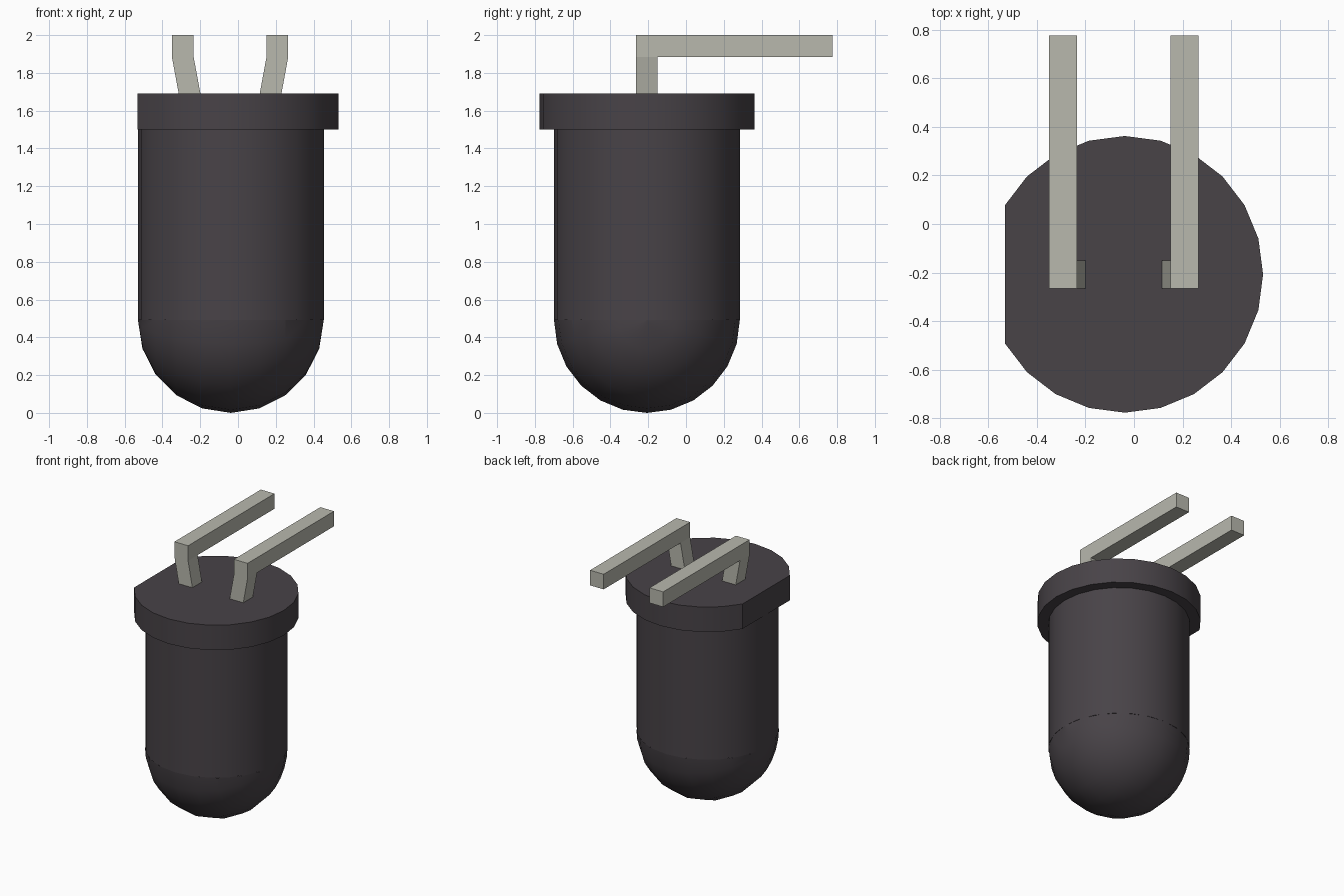
import bpy, bmesh, math
from mathutils import Matrix, Vector

cube = bpy.data.objects.get("Cube")
if cube:
    bpy.data.objects.remove(cube, do_unlink=True)

CX, CY = -0.038, -0.207        # axis of the round body
BODY_R, RIM_R = 0.492, 0.569
RIM_LOW, RIM_TOP = 1.5, 1.69
SEGMENTS = 24


def material(name, color):
    m = bpy.data.materials.new(name)
    m.use_nodes = True
    m.diffuse_color = color
    bsdf = next(n for n in m.node_tree.nodes if n.type == 'BSDF_PRINCIPLED')
    bsdf.inputs["Base Color"].default_value = color
    return m


def finish(name, bm, mat, smooth=None):
    bmesh.ops.recalc_face_normals(bm, faces=bm.faces)
    mesh = bpy.data.meshes.new(name)
    bm.to_mesh(mesh)
    bm.free()
    ob = bpy.data.objects.new(name, mesh)
    bpy.context.collection.objects.link(ob)
    mesh.materials.append(mat)
    if smooth:
        bpy.ops.object.select_all(action='DESELECT')
        ob.select_set(True)
        bpy.context.view_layer.objects.active = ob
        bpy.ops.object.shade_smooth_by_angle(angle=math.radians(smooth))
    return ob


def prism(name, outline, offset, mat, smooth=None):
    """Extrude a closed outline of 3D points along an offset."""
    bm = bmesh.new()
    face = bm.faces.new([bm.verts.new(p) for p in outline])
    new = bmesh.ops.extrude_face_region(bm, geom=[face], use_keep_orig=True)["geom"]
    bmesh.ops.translate(bm, vec=offset,
                        verts=[v for v in new if isinstance(v, bmesh.types.BMVert)])
    return finish(name, bm, mat, smooth)


def ring(radius, z, steps):
    turn = 2 * math.pi / SEGMENTS
    return [(CX + radius * math.cos(i * turn), CY + radius * math.sin(i * turn), z)
            for i in steps]


plastic = material("dark plastic", (0.065, 0.056, 0.064, 1))
metal = material("pale metal", (0.48, 0.48, 0.42, 1))

# Cylindrical body
prism("body", ring(BODY_R, BODY_R, range(SEGMENTS)),
      Vector((0, 0, RIM_LOW - BODY_R)), plastic, 30)

# Rounded end: lower half of a sphere whose poles lie sideways
bm = bmesh.new()
place = Matrix.Translation((CX, CY, BODY_R)) @ Matrix.Rotation(math.pi / 2, 4, 'Y')
bmesh.ops.create_uvsphere(bm, u_segments=SEGMENTS, v_segments=10,
                          radius=BODY_R, matrix=place)
bmesh.ops.bisect_plane(bm, geom=bm.verts[:] + bm.edges[:] + bm.faces[:],
                       plane_co=(CX, CY, BODY_R), plane_no=(0, 0, 1),
                       clear_outer=True)
finish("dome", bm, plastic, 30)

# Rim with one side cut flat
prism("rim", ring(RIM_R, RIM_LOW, range(-10, 11)),
      Vector((0, 0, RIM_TOP - RIM_LOW)), plastic, 30)

# Bent leads: splayed upright plus a long bar toward the back
THICK, FRONT, BACK, BEND = 0.115, -0.265, 0.775, 1.885
MIDDLE = -0.042
for side, label in ((-1, "right"), (1, "left")):
    def at(distance, z):
        return (MIDDLE + side * distance, FRONT, z)
    inner, foot = 0.193, 0.155
    prism(label + "_lead_upright",
          [at(foot, RIM_TOP - 0.01), at(foot + THICK, RIM_TOP - 0.01),
           at(inner + THICK, BEND), at(inner, BEND)],
          Vector((0, THICK, 0)), metal)
    prism(label + "_lead_bar",
          [at(inner, BEND), at(inner + THICK, BEND),
           at(inner + THICK, 2), at(inner, 2)],
          Vector((0, BACK - FRONT, 0)), metal)
